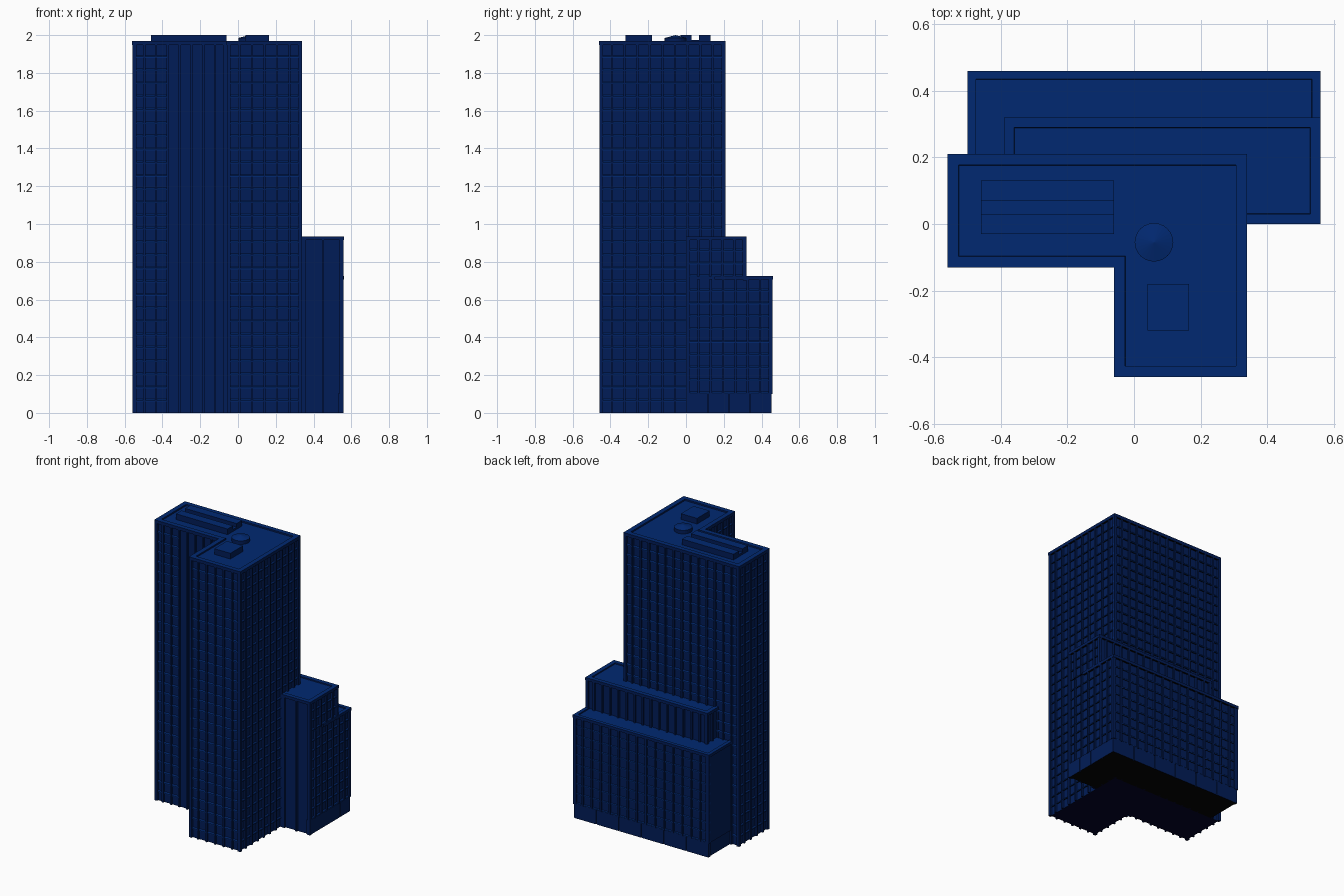
import bpy, bmesh, math
from mathutils import Vector

if "Cube" in bpy.data.objects:
    bpy.data.objects.remove(bpy.data.objects["Cube"])


def material(name, rgb):
    m = bpy.data.materials.new(name)
    m.diffuse_color = (*rgb, 1)
    m.use_nodes = True
    m.node_tree.nodes["Principled BSDF"].inputs["Base Color"].default_value = m.diffuse_color
    return m


MATS = [material("navy_wall", (0.0004, 0.0115, 0.096)),
        material("blue_roof", (0.0003, 0.0215, 0.165)),
        material("black_underside", (0.0005, 0.0005, 0.001)),
        material("dark_tower_base", (0.0005, 0.001, 0.02))]

RECESS = 0.014   # depth of windows behind the outer faces


def finish(name, bm, under=2):
    """Make the object: walls navy, upward faces blue, undersides dark; layer-free rule."""
    bmesh.ops.recalc_face_normals(bm, faces=bm.faces)
    bm.normal_update()
    for f in bm.faces:
        if f.normal.z > 0.3:
            f.material_index = 1
        elif f.normal.z < -0.5:
            f.material_index = under
        elif name.endswith("sills"):
            f.material_index = 1
    me = bpy.data.meshes.new(name)
    bm.to_mesh(me)
    bm.free()
    for m in MATS:
        me.materials.append(m)
    ob = bpy.data.objects.new(name, me)
    bpy.context.collection.objects.link(ob)
    return ob


def prism(bm, ring, shift):
    """Extrude a ring of points along a vector; returns the end cap."""
    a = [bm.verts.new(p) for p in ring]
    b = [bm.verts.new(Vector(p) + Vector(shift)) for p in ring]
    bm.faces.new(a)
    for i in range(len(a)):
        j = (i + 1) % len(a)
        bm.faces.new((a[i], a[j], b[j], b[i]))
    return bm.faces.new(b)


def shrink(poly, d):
    """Move a counter-clockwise axis-aligned outline inward by d."""
    out = []
    for i, p in enumerate(poly):
        p = Vector(p)
        e1 = (p - Vector(poly[i - 1])).normalized()
        e2 = (Vector(poly[(i + 1) % len(poly)]) - p).normalized()
        out.append(p + d * Vector((-e1.y - e2.y, e1.x + e2.x)))
    return out


def rect(x0, y0, x1, y1):
    return [(x0, y0), (x1, y0), (x1, y1), (x0, y1)]


def block(name, poly, z0, z1, rim=0, drop=0.01, under=2):
    """Solid block, with a sunken roof inside a parapet if rim is given."""
    bm = bmesh.new()
    top = prism(bm, [(p[0], p[1], z0) for p in poly], (0, 0, z1 - z0))
    bmesh.ops.recalc_face_normals(bm, faces=bm.faces)
    if rim:
        bmesh.ops.inset_individual(bm, faces=[top], thickness=rim, use_even_offset=True)
        bmesh.ops.inset_individual(bm, faces=[top], thickness=0.001, depth=-drop,
                                   use_even_offset=True)
    return finish(name, bm, under)


def facade(name, p0, p1, z0, z1, bays, floors=0, first=None, grid_bays=None, pier=0.012):
    """Vertical piers and sloped sills along one wall, outward on the right."""
    bm = bmesh.new()
    p0, p1 = Vector((*p0, 0)), Vector((*p1, 0))
    length = (p1 - p0).length
    along = (p1 - p0).normalized()
    out = Vector((along.y, -along.x, 0))
    up = Vector((0, 0, 1))
    back = -out * (RECESS + 0.004)
    for i in range(bays + 1):
        w = pier * (1.7 if i in (0, bays) else 1)
        s = min(max(length * i / bays - w / 2, 0), length - w)
        o = p0 + along * s + up * z0
        prism(bm, [o, o + along * w, o + along * w + back, o + back], up * (z1 - z0))
    finish(name + "_piers", bm, 3)
    if not floors:
        return
    bm = bmesh.new()
    first = z0 if first is None else first
    run = length * (grid_bays or bays) / bays
    for k in range(floors):
        o = p0 + up * (first + (z1 - first) * k / floors) - out * 0.006
        b = back + out * 0.006
        prism(bm, [o, o + up * 0.006, o + b + up * 0.018, o + b], along * run)
    finish(name + "_sills", bm)


# L-shaped tower: core, roof parapet
tower = [(-.56, -.13), (-.06, -.13), (-.06, -.46), (.34, -.46), (.34, .21), (-.56, .21)]
block("tower_core", shrink(tower, RECESS), 0, 1.95, under=3)
block("tower_parapet", tower, 1.948, 1.97, 0.033)

# Tower walls: bays per side, and how many of them have window rows
skin = shrink(tower, 0.001)
sides = [("left_wing_front", 8, 3), ("front_wing_left", 5, 5), ("front_wing_front", 6, 6),
         ("tower_right", 10, 10), ("tower_back", 14, 14), ("tower_left", 5, 5)]
for i, (name, bays, grid) in enumerate(sides):
    facade(name + "_wall", skin[i], skin[(i + 1) % 6], 0, 1.95, bays, 27, 0.06, grid)

# Middle block behind the tower
mid = rect(-.39, 0, .56, .32)
block("middle_core", shrink(mid, RECESS), 0, 0.92)
block("middle_parapet", mid, 0.915, 0.935, 0.03, 0.008)
m = shrink(mid, 0.001)
facade("middle_front", (.34, m[0].y), m[1], 0, 0.92, 2)
facade("middle_right", m[1], m[2], 0.72, 0.92, 5, 3)
facade("middle_back", m[2], m[3], 0.7, 0.92, 15)
facade("middle_left", m[3], m[0], 0.7, 0.92, 5)

# Low block at the back
low = rect(-.50, .15, .56, .46)
block("low_core", shrink(low, RECESS), 0, 0.71)
block("low_parapet", low, 0.705, 0.725, 0.025, 0.008)
n = shrink(low, 0.003)
facade("low_back", n[2], n[3], 0.1, 0.71, 15, 9)
facade("low_right", m[1], (m[1].x, n[2].y), 0.1, 0.71, 7, 9)
block("low_left_panel", rect(-.495, .16, -.47, .455), 0.1, 0.71)

# Plain base panels with open joints
panels = 6
for i in range(panels):
    w = 1.05 / panels
    x = -.495 + w * i
    block("base_back_panel", rect(x + .003, .43, x + w - .003, .452), 0, 0.102)
for i in range(4):
    y = .004 + .112 * i
    block("base_right_panel", rect(.53, y + .002, .556, y + .11), 0, 0.102)

# Rooftop plant
block("plant_base", rect(-.46, -.03, -.06, .13), 1.955, 1.975)
for y in (-.03, .07):
    block("plant_bar", rect(-.46, y, -.06, y + .06), 1.955, 2.0)
block("stair_house", rect(.04, -.32, .165, -.18), 1.955, 2.0)

# Round tank with a shallow conical lid
bm = bmesh.new()
ring = [(.06 + .058 * math.cos(a), -.055 + .058 * math.sin(a), 1.955)
        for a in (math.tau * i / 24 for i in range(24))]
cap = prism(bm, ring, (0, 0, 0.03))
bmesh.ops.recalc_face_normals(bm, faces=bm.faces)
peak = bmesh.ops.poke(bm, faces=[cap])["verts"][0]
peak.co.z = 2.0
finish("roof_tank", bm)
